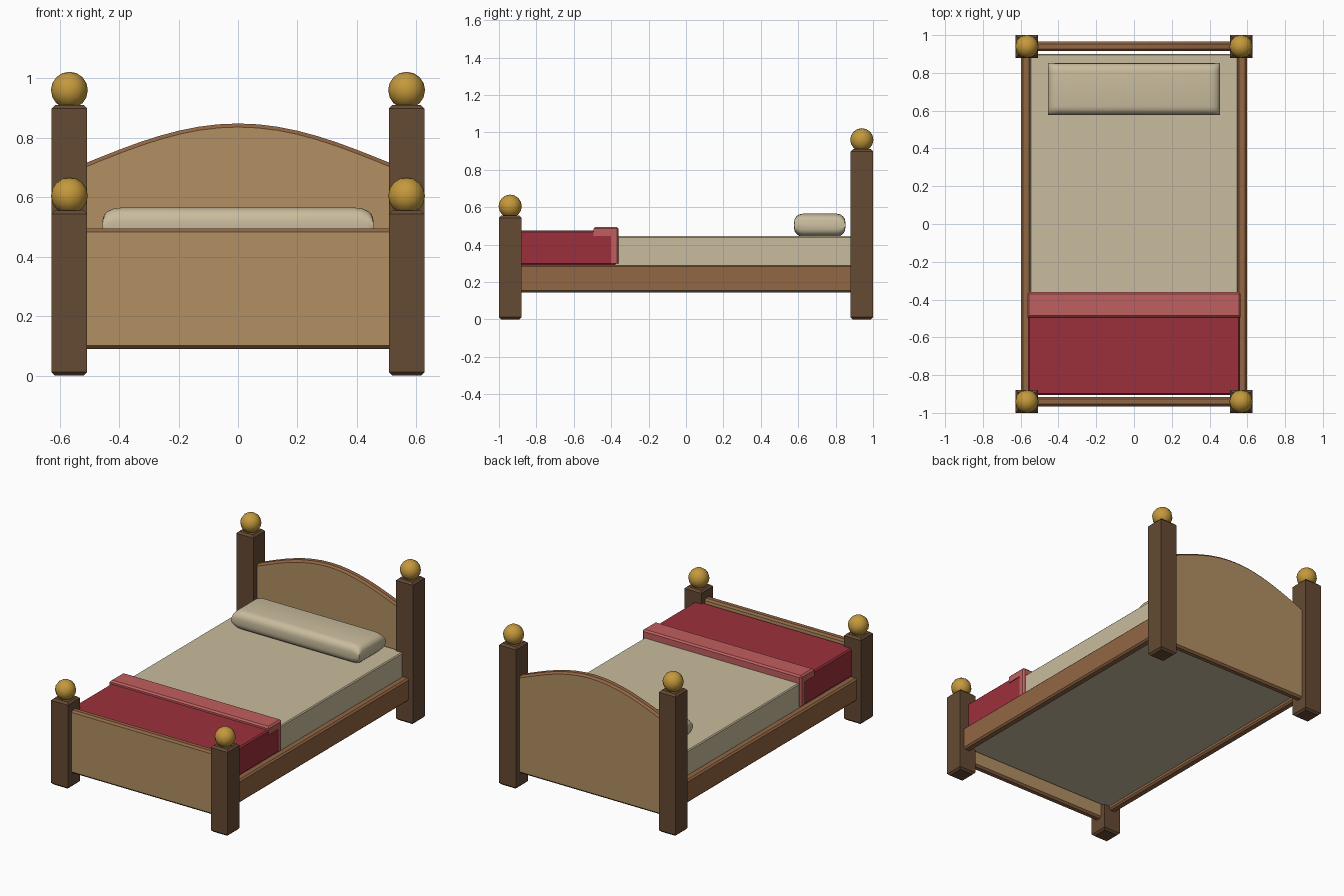
import bpy, bmesh, math
from mathutils import Vector

if "Cube" in bpy.data.objects:
    bpy.data.objects.remove(bpy.data.objects["Cube"])


def srgb(h):
    vals = [int(h[i:i + 2], 16) / 255 for i in (0, 2, 4)]
    return [v / 12.92 if v <= 0.04045 else ((v + 0.055) / 1.055) ** 2.4 for v in vals] + [1]


def mat(name, h):
    m = bpy.data.materials.new(name)
    m.diffuse_color = srgb(h)
    m.use_nodes = True
    m.node_tree.nodes["Principled BSDF"].inputs["Base Color"].default_value = m.diffuse_color
    return m


DARK = mat("dark_wood", "654A34")
RAIL = mat("medium_wood", "926644")
PANEL = mat("light_wood", "B28F62")
LINEN = mat("linen", "C9BC9D")
RED = mat("red_blanket", "9C303C")
FOLD = mat("light_red_fold", "C05F5E")
GOLD = mat("gold", "C4993C")


def finish(name, bm, mats, smooth=False):
    bmesh.ops.recalc_face_normals(bm, faces=bm.faces)
    me = bpy.data.meshes.new(name)
    bm.to_mesh(me)
    bm.free()
    for m in mats:
        me.materials.append(m)
    ob = bpy.data.objects.new(name, me)
    bpy.context.collection.objects.link(ob)
    if smooth:
        bpy.context.view_layer.objects.active = ob
        ob.select_set(True)
        bpy.ops.object.shade_smooth_by_angle(angle=math.radians(40))
        ob.select_set(False)
    return ob


def prism(points, axis, lo, hi):
    """Extrude a 2D outline along x or y; outline is (y, z) or (x, z)."""
    bm = bmesh.new()
    place = (lambda a, b, c: (c, a, b)) if axis == 0 else (lambda a, b, c: (a, c, b))
    base = bm.faces.new([bm.verts.new(place(a, b, lo)) for a, b in points])
    ext = bmesh.ops.extrude_face_region(bm, geom=[base])["geom"]
    shift = Vector(place(0, 0, hi - lo))
    for v in ext:
        if isinstance(v, bmesh.types.BMVert):
            v.co += shift
    bmesh.ops.recalc_face_normals(bm, faces=bm.faces)
    return bm


def bevel(bm, width, pick=lambda e: True, segments=1):
    bmesh.ops.bevel(bm, geom=[e for e in bm.edges if pick(e)], offset=width,
                    segments=segments, profile=0.5, affect='EDGES')


def box(name, x, y, z, material, width, pick=lambda e: True):
    bm = prism([(y[0], z[0]), (y[1], z[0]), (y[1], z[1]), (y[0], z[1])], 0, *x)
    bevel(bm, width, pick)
    return finish(name, bm, [material])


def board(name, outline, y0, y1):
    """Panel with chamfered rim in a second wood tone."""
    bm = prism(outline, 1, y0, y1)
    bevel(bm, 0.012, lambda e: abs(e.verts[0].co.y - e.verts[1].co.y) < 1e-5)
    bm.normal_update()
    for f in bm.faces:
        f.material_index = 0 if abs(f.normal.y) > 0.9 else 1
    finish(name, bm, [PANEL, RAIL])


# Posts with chamfered ends, and ball finials
flat_edge = lambda e: abs(e.verts[0].co.z - e.verts[1].co.z) < 1e-5
for end, cy, top in (("front", -0.94, 0.555), ("rear", 0.94, 0.91)):
    for side, cx in (("left", -0.567), ("right", 0.567)):
        box(f"{end}_{side}_post", (cx - 0.06, cx + 0.06), (cy - 0.06, cy + 0.06),
            (0, top), DARK, 0.012, flat_edge)
        bm = bmesh.new()
        bmesh.ops.create_uvsphere(bm, u_segments=12, v_segments=8, radius=0.062)
        bmesh.ops.translate(bm, verts=bm.verts, vec=(cx, cy, top + 0.05))
        finish(f"{end}_{side}_finial", bm, [GOLD], True)

# Arched headboard and straight footboard
W = 0.53
xs = [W - 2 * W * i / 16 for i in range(17)]
arch = [(x, 0.717 + 0.131 * math.cos(math.pi / 2 * x / 0.507)) for x in xs]
board("headboard", [(-W, 0.09), (W, 0.09)] + arch, 0.915, 0.965)
board("footboard", [(-W, 0.09), (W, 0.09), (W, 0.495), (-W, 0.495)], -0.965, -0.915)

# Side rails
for side, s in (("left", -1), ("right", 1)):
    box(f"{side}_rail", sorted((s * 0.545, s * 0.597)), (-0.9, 0.9), (0.145, 0.292), RAIL, 0.01)

# Mattress
box("mattress", (-0.55, 0.55), (-0.9, 0.9), (0.17, 0.445), LINEN, 0.006)

# Blanket and its turned-back fold
box("blanket", (-0.56, 0.56), (-0.905, -0.372), (0.292, 0.474), RED, 0.008)
hook = [(-0.36, 0.3), (-0.36, 0.495), (-0.495, 0.495), (-0.495, 0.445), (-0.4, 0.445), (-0.4, 0.3)]
bm = prism(hook, 0, -0.565, 0.565)
bevel(bm, 0.01, lambda e: min(v.co.z for v in e.verts) > 0.48
      or (min(v.co.y for v in e.verts) > -0.37 and max(v.co.z for v in e.verts) > 0.4))
finish("blanket_fold", bm, [FOLD])

# Pillow: rounded section swept in x, flattening toward both ends
section = []
HY, HZ, R = 0.137, 0.061, 0.045
for k, (sy, sz) in enumerate(((1, 1), (-1, 1), (-1, -1), (1, -1))):
    for j in range(5):
        a = math.pi / 2 * (k + j / 4)
        section.append((sy * (HY - R) + R * math.cos(a), sz * (HZ - R) + R * math.sin(a)))
half = [(0.455, 0.35), (0.45, 0.62), (0.437, 0.82), (0.418, 0.95), (0.395, 1.0)]
stations = [(-x, s) for x, s in half] + [(x, s) for x, s in reversed(half)]
bm = bmesh.new()
rings = [[bm.verts.new((x, 0.715 + y, 0.504 + z * s)) for y, z in section] for x, s in stations]
n = len(section)
for a, b in zip(rings, rings[1:]):
    for i in range(n):
        bm.faces.new((a[i], a[(i + 1) % n], b[(i + 1) % n], b[i]))
bm.faces.new(rings[0])
bm.faces.new(rings[-1])
finish("pillow", bm, [LINEN], True)
